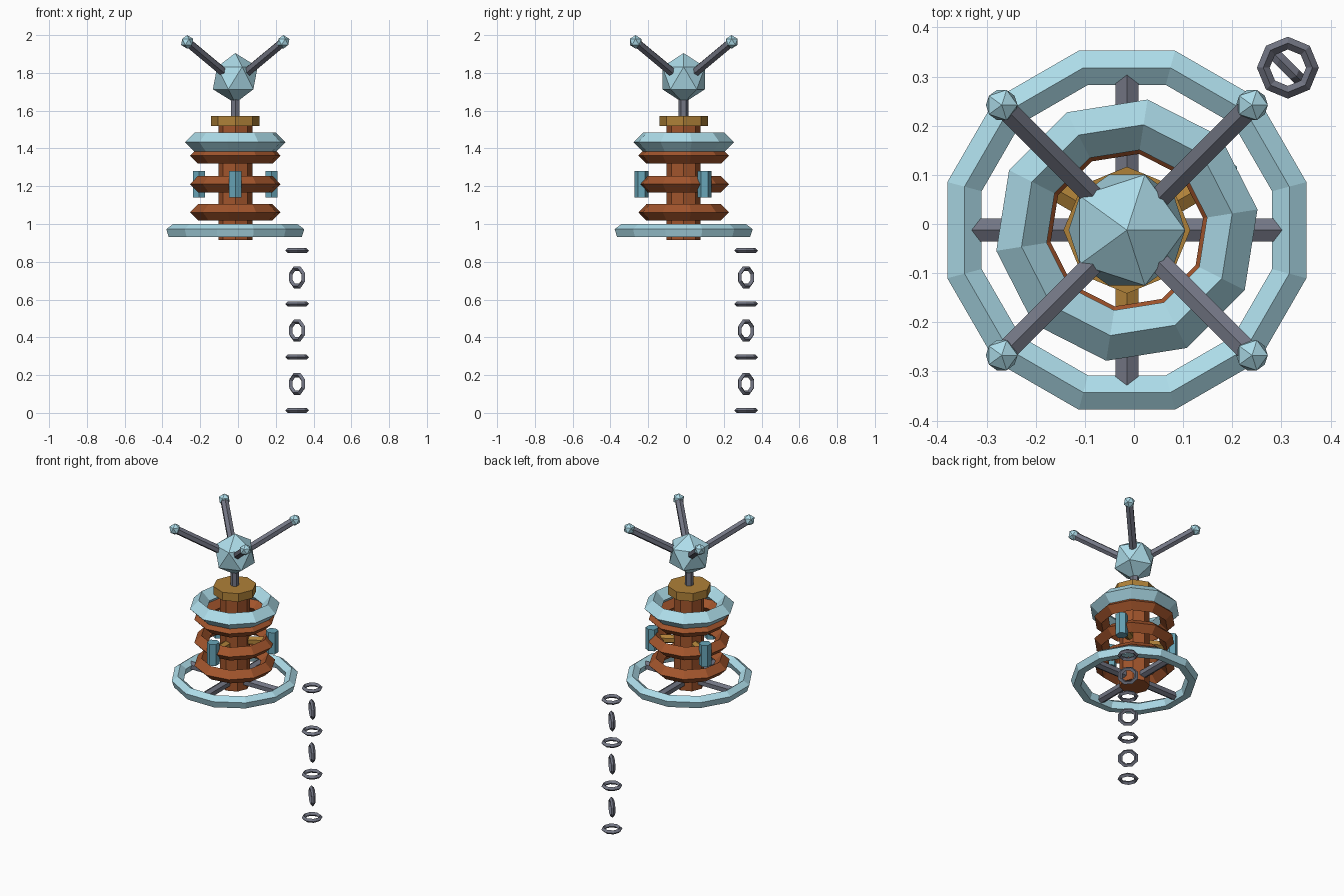
import bpy
from math import pi, sin, cos, radians
from mathutils import Vector, Matrix

if "Cube" in bpy.data.objects:
    bpy.data.objects.remove(bpy.data.objects["Cube"])

C = Vector((-0.0145, -0.0125, 0))  # tower axis


def mat(name, rgb):
    m = bpy.data.materials.new(name)
    m.diffuse_color = (*rgb, 1)
    m.use_nodes = True
    m.node_tree.nodes["Principled BSDF"].inputs["Base Color"].default_value = m.diffuse_color
    return m


ICE = mat("pale_blue", (0.42, 0.72, 0.82))
COPPER = mat("copper", (0.36, 0.09, 0.025))
GOLD = mat("gold", (0.43, 0.22, 0.04))
STEEL = mat("steel", (0.17, 0.18, 0.23))
TEAL = mat("teal", (0.14, 0.38, 0.48))


def build(name, verts, faces, m):
    me = bpy.data.meshes.new(name)
    me.from_pydata(verts, [], faces)
    me.materials.append(m)
    ob = bpy.data.objects.new(name, me)
    bpy.context.collection.objects.link(ob)
    return ob


def ring(name, loc, R, r, n, k, turn, m, tube_turn=0.0, rot=None):
    """Faceted torus: n sides around, k sides on the tube."""
    verts, faces = [], []
    rot = rot or Matrix.Identity(3)
    for i in range(n):
        a = turn + 2 * pi * i / n
        for j in range(k):
            b = tube_turn + 2 * pi * j / k
            d = R + r * cos(b)
            verts.append(rot @ Vector((d * cos(a), d * sin(a), r * sin(b))) + loc)
            i2, j2 = (i + 1) % n, (j + 1) % k
            faces.append((i * k + j, i2 * k + j, i2 * k + j2, i * k + j2))
    return build(name, verts, faces, m)


def rod(name, p, q, r, n, m):
    """Prism from p to q with one edge facing up (or along y when vertical)."""
    d = (q - p).normalized()
    up = Vector((0, 1, 0)) if abs(d.z) > 0.99 else Vector((0, 0, 1))
    side = d.cross(up).normalized()
    up = side.cross(d)
    verts = []
    for e in (p, q):
        for i in range(n):
            a = 2 * pi * i / n
            verts.append(e + r * (cos(a) * up + sin(a) * side))
    faces = [(i, (i + 1) % n, n + (i + 1) % n, n + i) for i in range(n)]
    faces += [tuple(reversed(range(n))), tuple(range(n, 2 * n))]
    ob = build(name, verts, faces, m)
    if up.cross(side).dot(d) < 0:
        ob.data.flip_normals()
    return ob


def ball(name, loc, r, m):
    bpy.ops.mesh.primitive_ico_sphere_add(subdivisions=1, radius=r, location=loc)
    ob = bpy.context.object
    ob.name = name
    ob.data.materials.append(m)


def at(radius, deg, z):
    a = radians(deg)
    return C + Vector((radius * cos(a), radius * sin(a), z))


# Central column, collar, neck and head
rod("column", at(0, 0, 0.914), at(0, 0, 1.52), 0.09, 8, COPPER)
rod("collar", at(0, 0, 1.518), at(0, 0, 1.571), 0.129, 8, GOLD)
rod("neck", at(0, 0, 1.56), at(0, 0, 1.69), 0.026, 6, STEEL)
ball("head", at(0, 0, 1.7725), 0.1325, ICE)

# Coil rings stacked round the column
for i, z in enumerate((1.062, 1.211, 1.362)):
    ring(f"coil_ring_{i + 1}", at(0, 0, z), 0.2, 0.043, 10, 4, radians(9), COPPER)
ring("upper_ring", at(0, 0, 1.433), 0.217, 0.052, 10, 4, radians(9), ICE)

# Base ring with four spokes
ring("base_ring", at(0, 0, 0.961), 0.342, 0.038, 12, 5, radians(15), ICE, pi / 2)
for i in range(4):
    rod(f"base_spoke_{i + 1}", at(0, 0, 0.961), at(0.318, 90 * i, 0.961), 0.027, 6, STEEL)

# Three canisters on brackets
for i, deg in enumerate((30, 150, 270)):
    rod(f"bracket_{i + 1}", at(0.05, deg, 1.211), at(0.22, deg, 1.211), 0.027, 6, GOLD)
    rod(f"canister_{i + 1}", at(0.222, deg, 1.141), at(0.222, deg, 1.281), 0.037, 6, TEAL)

# Four antennae with ball tips
for i in range(4):
    deg = 45 + 90 * i
    rod(f"antenna_{i + 1}", at(0.09, deg, 1.805), at(0.36, deg, 1.964), 0.025, 6, STEEL)
    ball(f"antenna_tip_{i + 1}", at(0.36, deg, 1.964), 0.036, ICE)

# Hanging chain: alternate flat and upright links
upright = Matrix.Rotation(radians(-45), 3, 'Z') @ Matrix.Rotation(pi / 2, 3, 'X')
for i in range(7):
    loc = Vector((0.313, 0.318, 0.013 + 0.141 * i))
    odd = i % 2
    ring(f"chain_link_{i + 1}", loc, 0.05, 0.013, 8, 4, pi / 8 if odd else 0, STEEL,
         rot=upright if odd else None)
